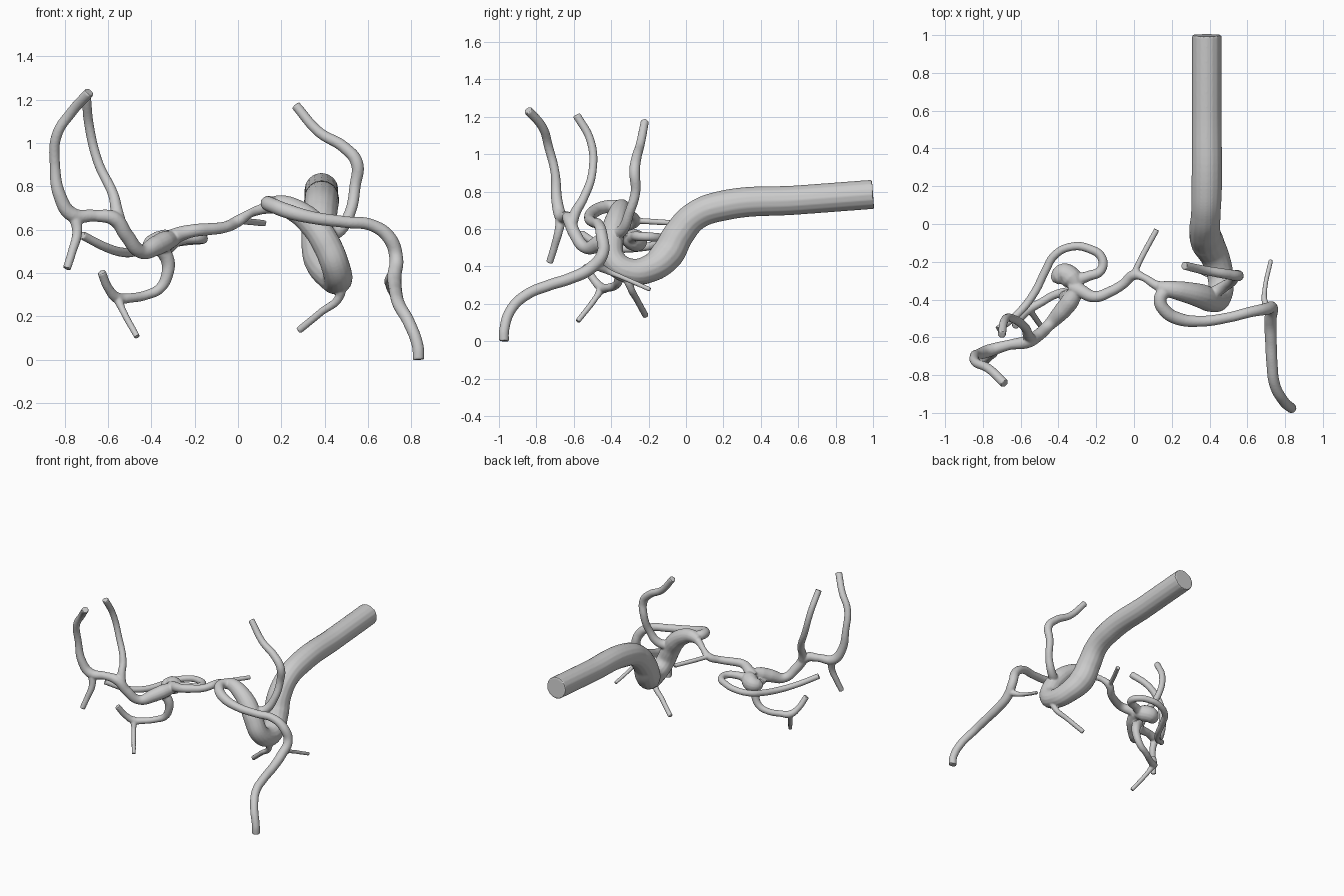
import bpy, bmesh

parts = []

def tube(name, pts):
    """Smooth capped tube through (x, y, z, radius) points."""
    cu = bpy.data.curves.new(name, 'CURVE')
    cu.dimensions = '3D'
    cu.bevel_depth = 1.0
    cu.bevel_resolution = 6
    cu.resolution_u = 10
    cu.use_fill_caps = True
    sp = cu.splines.new('BEZIER')
    sp.bezier_points.add(len(pts) - 1)
    for bp, (x, y, z, r) in zip(sp.bezier_points, pts):
        bp.co = (x, y, z)
        bp.radius = r
        bp.handle_left_type = bp.handle_right_type = 'AUTO'
    ob = bpy.data.objects.new(name, cu)
    bpy.context.collection.objects.link(ob)
    parts.append(ob)

# main trunk: long straight inlet, S-bend, then up and inwards
tube("trunk", [
    (.385, 1, .785, .078), (.385, .6, .755, .078), (.385, .2, .725, .081),
    (.38, .05, .67, .078), (.375, -.04, .57, .083), (.39, -.10, .465, .088),
    (.435, -.19, .39, .075), (.46, -.30, .375, .068), (.45, -.385, .43, .066),
    (.41, -.40, .53, .066), (.35, -.38, .62, .064), (.27, -.36, .685, .055),
    (.19, -.345, .715, .045), (.13, -.335, .705, .032)])
# long forward branch down to the ground
tube("front_branch", [
    (.17, -.345, .715, .036), (.138, -.40, .722, .034), (.165, -.46, .71, .034),
    (.23, -.50, .685, .034), (.35, -.515, .655, .029), (.5, -.495, .635, .027),
    (.62, -.465, .62, .028), (.70, -.45, .56, .032), (.73, -.445, .47, .032),
    (.722, -.51, .39, .033), (.725, -.62, .335, .031), (.73, -.73, .30, .030),
    (.745, -.85, .25, .029), (.79, -.935, .17, .028), (.83, -.972, .06, .027),
    (.833, -.974, 0, .027)])
tube("front_twig", [
    (.72, -.47, .40, .024), (.692, -.41, .37, .016), (.692, -.35, .345, .013),
    (.725, -.19, .275, .012)])
tube("trunk_lower_twig", [
    (.465, -.32, .37, .035), (.47, -.30, .295, .02), (.38, -.26, .217, .017),
    (.28, -.215, .135, .017)])
tube("rising_branch", [
    (.40, -.38, .57, .035), (.47, -.335, .60, .03), (.517, -.305, .68, .026),
    (.54, -.27, .80, .026), (.548, -.275, .91, .029), (.49, -.265, .98, .027),
    (.375, -.245, 1.05, .024), (.265, -.22, 1.175, .022)])
# thin bridge between the two sides
tube("bridge", [
    (.17, -.345, .71, .035), (.11, -.32, .695, .024), (.055, -.285, .675, .02),
    (0, -.27, .64, .027), (-.06, -.32, .612, .026), (-.13, -.36, .603, .028),
    (-.21, -.385, .595, .03), (-.28, -.355, .575, .036), (-.33, -.33, .55, .042)])
tube("bridge_twig", [
    (0, -.27, .645, .02), (.015, -.23, .642, .016), (.12, -.03, .63, .015)])
# swollen sac at the left junction
tube("sac", [
    (-.30, -.34, .56, .035), (-.33, -.29, .545, .058), (-.37, -.265, .535, .058),
    (-.415, -.285, .53, .04), (-.435, -.295, .53, .015)])
# left trunk continuing outwards and upwards
tube("left_outer_branch", [
    (-.30, -.34, .56, .038), (-.34, -.41, .545, .048), (-.38, -.46, .525, .046),
    (-.45, -.535, .50, .032), (-.515, -.595, .575, .033), (-.57, -.625, .65, .034),
    (-.66, -.64, .665, .027), (-.765, -.67, .67, .034), (-.82, -.69, .75, .03),
    (-.845, -.70, .90, .024), (-.835, -.735, 1.04, .024), (-.77, -.765, 1.14, .024),
    (-.685, -.845, 1.235, .024)])
tube("left_inner_branch", [
    (-.545, -.61, .63, .03), (-.56, -.59, .69, .028), (-.575, -.55, .76, .024),
    (-.645, -.50, .91, .022), (-.685, -.51, 1.07, .022), (-.70, -.585, 1.21, .022)])
tube("left_drop_branch", [
    (-.755, -.665, .67, .03), (-.742, -.68, .59, .023), (-.765, -.705, .50, .02),
    (-.79, -.73, .42, .019)])
# looping branch behind the left junction
tube("left_loop", [
    (-.32, -.30, .545, .035), (-.24, -.275, .56, .027), (-.175, -.245, .56, .025),
    (-.17, -.18, .557, .024), (-.24, -.13, .55, .023), (-.33, -.12, .535, .022),
    (-.42, -.165, .515, .022), (-.47, -.25, .50, .022), (-.525, -.36, .495, .022),
    (-.60, -.46, .515, .021), (-.72, -.56, .575, .02)])
# hanging branch under the left junction
tube("left_lower_branch", [
    (-.37, -.39, .53, .035), (-.325, -.365, .46, .032), (-.325, -.36, .40, .028),
    (-.36, -.36, .33, .024), (-.42, -.375, .30, .022), (-.50, -.42, .285, .022),
    (-.555, -.45, .285, .026), (-.595, -.49, .325, .021), (-.63, -.54, .405, .02)])
tube("left_lower_twig", [
    (-.555, -.45, .285, .024), (-.535, -.48, .235, .016), (-.465, -.58, .105, .014)])

# convert to meshes, weld caps and fuse everything into one smooth skin
bpy.context.view_layer.update()
bpy.ops.object.select_all(action='DESELECT')
for ob in parts:
    ob.select_set(True)
bpy.context.view_layer.objects.active = parts[0]
bpy.ops.object.convert(target='MESH')
bpy.ops.object.join()
tree = bpy.context.view_layer.objects.active
tree.name = "artery_tree"
bm = bmesh.new()
bm.from_mesh(tree.data)
bmesh.ops.remove_doubles(bm, verts=bm.verts, dist=1e-5)
bmesh.ops.recalc_face_normals(bm, faces=bm.faces)
bm.to_mesh(tree.data)
bm.free()
rm = tree.modifiers.new("fuse", 'REMESH')
rm.mode = 'VOXEL'
rm.voxel_size = .006
sm = tree.modifiers.new("soften", 'SMOOTH')
sm.factor = .5
sm.iterations = 2
for m in ("fuse", "soften"):
    bpy.ops.object.modifier_apply(modifier=m)
bpy.ops.object.shade_smooth_by_angle()
